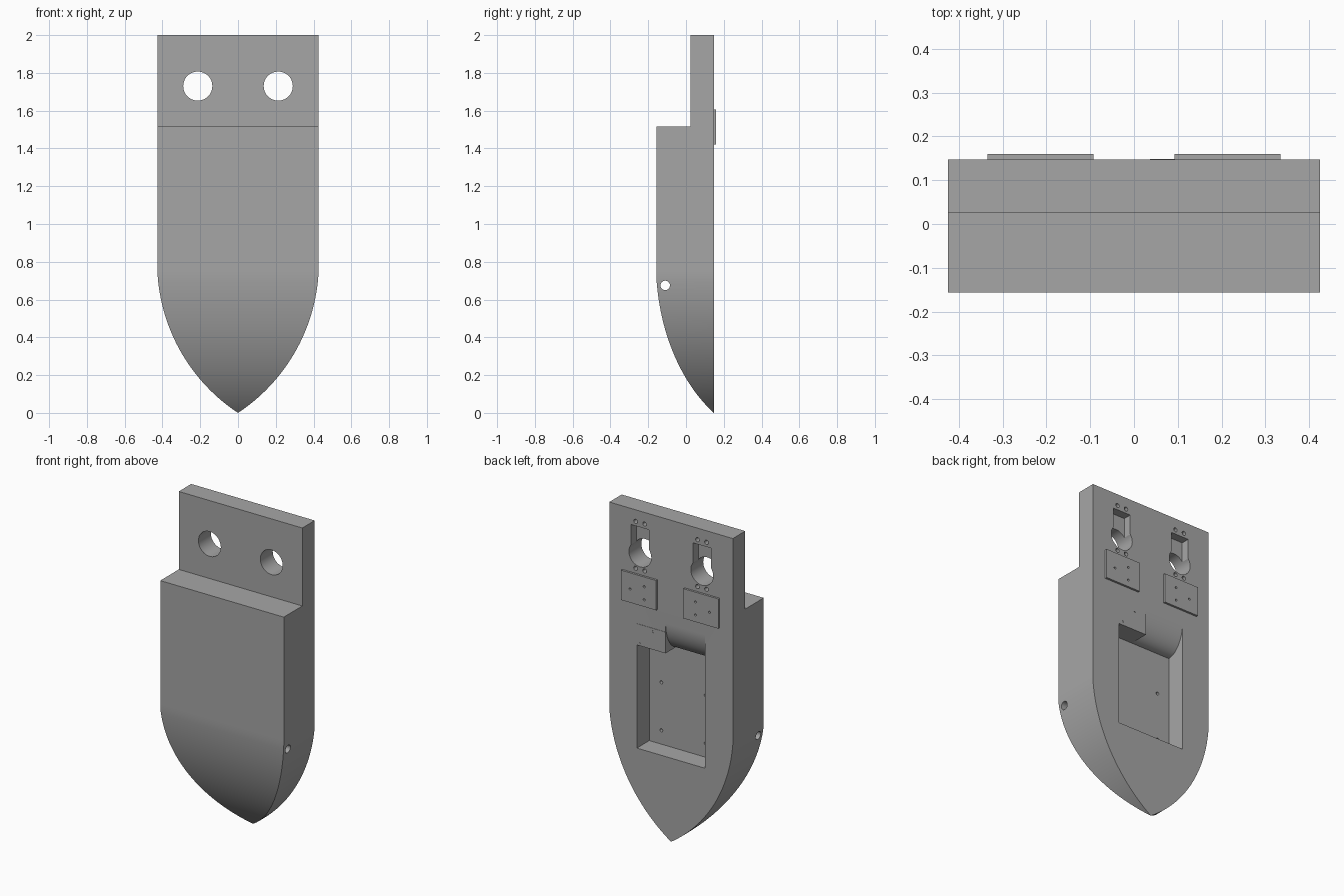
import bpy, bmesh, math
from mathutils import Matrix, Vector

cube = bpy.data.objects.get("Cube")
if cube:
    bpy.data.objects.remove(cube, do_unlink=True)

grey = bpy.data.materials.new("plain grey")
grey.use_nodes = True
grey.diffuse_color = (0.38, 0.38, 0.38, 1)
grey.node_tree.nodes["Principled BSDF"].inputs["Base Color"].default_value = (0.38, 0.38, 0.38, 1)

HALF_W, FRONT, BACK, STEP = 0.425, -0.157, 0.147, 0.025
SHOULDER, STEP_Z, TOP = 0.72, 1.515, 2.0
POCKET_X, FLOOR_TOP, HUMP_TOP, TAB_X = 0.235, 1.163, 1.35, 0.037


def finish(name, bm):
    bmesh.ops.recalc_face_normals(bm, faces=bm.faces)
    mesh = bpy.data.meshes.new(name)
    bm.to_mesh(mesh)
    bm.free()
    mesh.materials.append(grey)
    ob = bpy.data.objects.new(name, mesh)
    bpy.context.collection.objects.link(ob)
    return ob


def box(name, x0, x1, y0, y1, z0, z1):
    bm = bmesh.new()
    size = Vector((x1 - x0, y1 - y0, z1 - z0, 1))
    mid = Vector((x0 + x1, y0 + y1, z0 + z1)) / 2
    bmesh.ops.create_cube(bm, size=1, matrix=Matrix.Translation(mid) @ Matrix.Diagonal(size))
    return finish(name, bm)


def rod(name, centre, radius, length, axis, segments=16):
    bm = bmesh.new()
    turn = Matrix.Rotation(math.pi / 2, 4, "X" if axis == "Y" else "Y")
    bmesh.ops.create_cone(bm, cap_ends=True, segments=segments, radius1=radius, radius2=radius,
                          depth=length, matrix=Matrix.Translation(centre) @ turn)
    return finish(name, bm)


def prism(name, outline, x0, x1):
    """Extrude a (y, z) outline along x."""
    bm = bmesh.new()
    ends = [[bm.verts.new((x, y, z)) for y, z in outline] for x in (x0, x1)]
    for end in ends:
        bm.faces.new(end)
    for k in range(len(outline)):
        bm.faces.new((ends[0][k - 1], ends[0][k], ends[1][k], ends[1][k - 1]))
    return finish(name, bm)


def cut(target, tool):
    """Apply a boolean cut and discard the tool."""
    mod = target.modifiers.new("cut", "BOOLEAN")
    mod.object, mod.operation, mod.solver = tool, "DIFFERENCE", "EXACT"
    bpy.context.view_layer.objects.active = target
    bpy.ops.object.modifier_apply(modifier=mod.name)
    bpy.data.objects.remove(tool, do_unlink=True)


def smooth(ob):
    bpy.ops.object.select_all(action="DESELECT")
    ob.select_set(True)
    bpy.context.view_layer.objects.active = ob
    bpy.ops.object.shade_smooth_by_angle(angle=math.radians(30))


# Body: stacked rectangles growing from the pointed tip along an arc
lean, half = math.atan2(HALF_W, SHOULDER), math.radians(26)
radius = math.hypot(HALF_W, SHOULDER) / (2 * math.sin(half))
levels = []
for i in range(1, 29):
    a = lean + half - 2 * half * i / 28
    grow = radius * (math.cos(a) - math.cos(lean + half)) / HALF_W
    levels.append((radius * (math.sin(lean + half) - math.sin(a)), grow))
levels += [(SHOULDER + 0.03, 1), (STEP_Z, 1)]

bm = bmesh.new()
tip = bm.verts.new((0, BACK, 0))
rings = []
for z, grow in levels:
    w, y = HALF_W * grow, BACK + (FRONT - BACK) * grow
    rings.append([bm.verts.new(p) for p in ((-w, y, z), (w, y, z), (w, BACK, z), (-w, BACK, z))])
for k in range(4):
    n = (k + 1) % 4
    bm.faces.new((tip, rings[0][k], rings[0][n]))
    for low, high in zip(rings, rings[1:]):
        bm.faces.new((low[k], low[n], high[n], high[k]))
# Upper plate set back behind the step
shelf = [bm.verts.new((s * HALF_W, STEP, STEP_Z)) for s in (-1, 1)]
top = [bm.verts.new((x, y, TOP)) for x, y in
       ((-HALF_W, STEP), (HALF_W, STEP), (HALF_W, BACK), (-HALF_W, BACK))]
last = rings[-1]
# Side walls below the step include the shelf corners, so the shell stays closed
for k, corners in ((1, (last[1], shelf[1], last[2])), (3, (last[3], shelf[0], last[0]))):
    n, low = (k + 1) % 4, rings[-2]
    bm.faces.remove(bm.faces.get((low[k], low[n], last[n], last[k])))
    bm.faces.new((low[n], low[k], *corners))
    bm.edges.remove(bm.edges.get((last[k], last[n])))
bm.faces.new((last[0], last[1], shelf[1], shelf[0]))
base = [shelf[0], shelf[1], last[2], last[3]]
for k in range(4):
    n = (k + 1) % 4
    bm.faces.new((base[k], base[n], top[n], top[k]))
bm.faces.new(top)
body = finish("body", bm)

# Rear pocket
cut(body, box("pocket_cutter", -POCKET_X, POCKET_X, STEP, BACK + 0.1, 0.52, FLOOR_TOP))

# Rounded hump above the pocket floor
depth, rise = BACK - STEP, HUMP_TOP - FLOOR_TOP
outline = [(STEP + depth * math.sin(t), HUMP_TOP - rise * math.cos(t))
           for t in (math.pi / 2 * i / 20 for i in range(21))]
outline += [(BACK + 0.1, HUMP_TOP), (BACK + 0.1, FLOOR_TOP - 0.02), (STEP, FLOOR_TOP - 0.02)]
cut(body, prism("hump_cutter", outline, -POCKET_X, TAB_X))

# Side pin hole
cut(body, rod("pin_cutter", (0, -0.11, 0.675), 0.025, 2, "X", 24))

# Keyhole openings with their screw holes
for s in (-1, 1):
    cx = s * 0.213
    cut(body, rod("round_cutter", (cx, 0.1, 1.73), 0.077, 0.6, "Y", 48))
    cut(body, box("slot_cutter", cx - 0.062, cx + 0.062, 0.095, BACK + 0.1, 1.73, 1.9))
    for dx in (-0.031, 0.031):
        for z in (1.928, 1.636):
            cut(body, rod("screw_cutter", (cx + dx, BACK, z), 0.013, 0.1, "Y"))

# Mounting holes in the pocket floor
for x in (-0.152, 0.152):
    for z in (0.606, 0.905):
        cut(body, rod("floor_cutter", (x, STEP, z), 0.01, 0.1, "Y"))
smooth(body)

# Raised rear pads, each with three small holes
for side, s in (("left", 1), ("right", -1)):
    x0, x1 = sorted((s * 0.093, s * 0.335))
    pad = box(side + "_pad", x0, x1, BACK - 0.002, 0.16, 1.42, 1.605)
    for x, z in ((0.273, 1.505), (0.176, 1.544), (0.176, 1.463)):
        cut(pad, rod("pad_cutter", (s * x, 0.155, z), 0.007, 0.1, "Y"))
    smooth(pad)

# Thin tab beside the hump
tab = box("pocket_tab", TAB_X, POCKET_X, BACK - 0.004, BACK + 0.002, FLOOR_TOP, 1.295)
for x, z in ((0.21, 1.185), (0.12, 1.275)):
    cut(tab, rod("tab_cutter", (x, BACK, z), 0.007, 0.1, "Y"))
smooth(tab)
